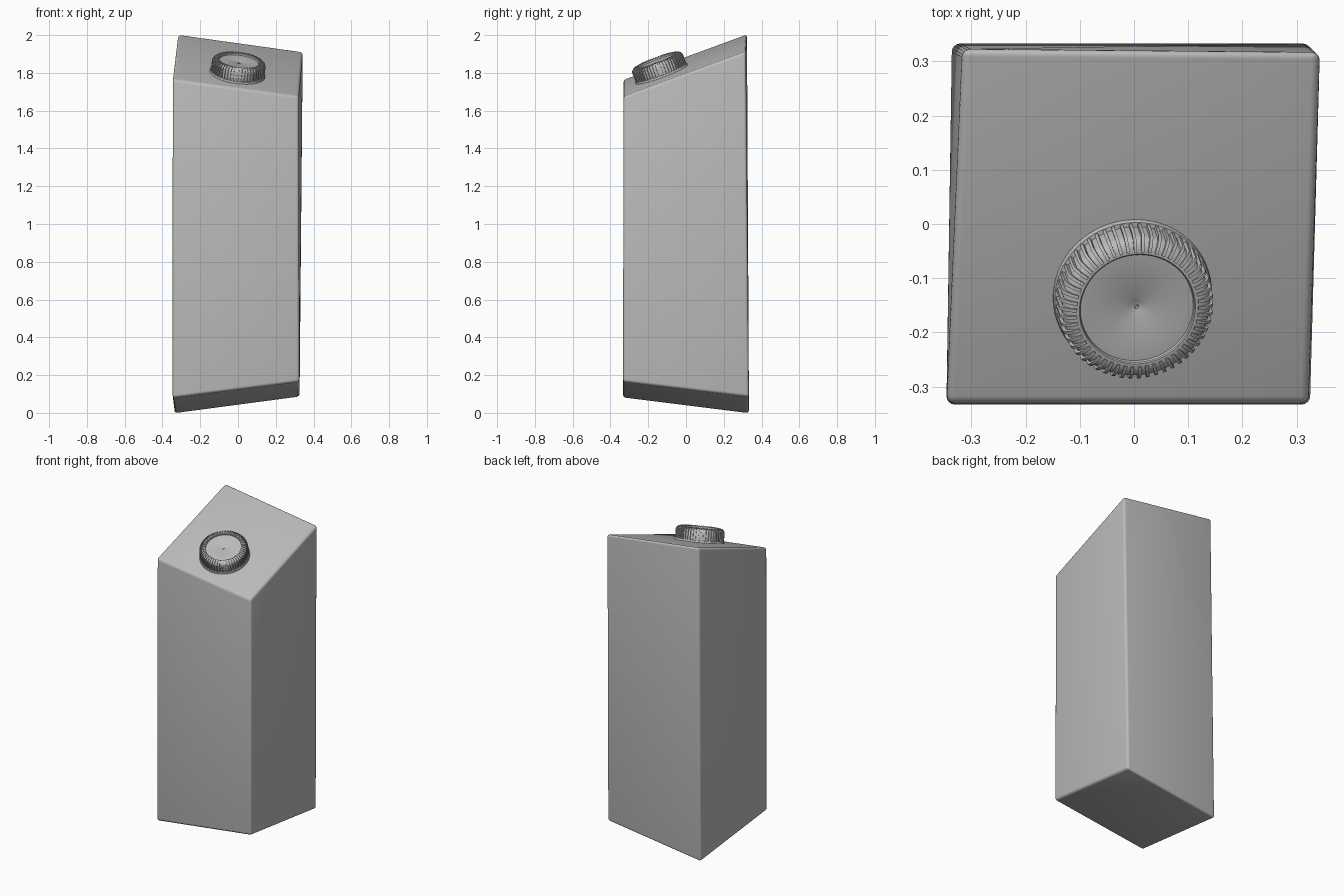
import bpy, bmesh, math
from mathutils import Vector, Matrix

cube = bpy.data.objects.get("Cube")
if cube:
    bpy.data.objects.remove(cube)

grey = bpy.data.materials.new("plain grey")
grey.use_nodes = True
grey.diffuse_color = (0.5, 0.5, 0.5, 1)
grey.node_tree.nodes["Principled BSDF"].inputs["Base Color"].default_value = (0.5, 0.5, 0.5, 1)


def finish(name, bm, angle):
    bmesh.ops.recalc_face_normals(bm, faces=bm.faces)
    mesh = bpy.data.meshes.new(name)
    bm.to_mesh(mesh)
    bm.free()
    mesh.materials.append(grey)
    obj = bpy.data.objects.new(name, mesh)
    bpy.context.collection.objects.link(obj)
    bpy.ops.object.select_all(action='DESELECT')
    bpy.context.view_layer.objects.active = obj
    obj.select_set(True)
    bpy.ops.object.shade_smooth_by_angle(angle=math.radians(angle))
    return obj


# Carton: a skewed box with slanted top and bottom, corners run round from front right
bottom = [(-.346, -.333, .08), (.325, -.333, .165), (.326, .333, .085), (-.336, .333, -.003)]
top = [(-.346, -.331, 1.765), (.322, -.331, 1.675), (.343, .317, 1.913), (-.317, .323, 2.005)]
bm = bmesh.new()
low = [bm.verts.new(p) for p in bottom]
high = [bm.verts.new(p) for p in top]
bm.faces.new(low[::-1])
bm.faces.new(high)
for i in range(4):
    j = (i + 1) % 4
    bm.faces.new((low[i], low[j], high[j], high[i]))
bmesh.ops.recalc_face_normals(bm, faces=bm.faces)
bmesh.ops.bevel(bm, geom=bm.edges[:], offset=.015, segments=4, profile=.5, affect='EDGES')
finish("carton", bm, 40)

# Cap frame: stands square on the slanted top
normal = (Vector(top[1]) - Vector(top[0])).cross(Vector(top[3]) - Vector(top[0])).normalized()
seat = Vector((-.004, -.128, 1.789))
cap_frame = Matrix.Translation(seat) @ normal.to_track_quat('Z', 'Y').to_matrix().to_4x4()

# Cap: turned profile with base flange, rounded shoulder, sunken lid and dimple
profile = [(.147, -.01), (.147, .012), (.145, .015), (.137, .016), (.137, .064), (.134, .072),
           (.125, .08), (.115, .083), (.108, .083), (.106, .081), (.105, .073),
           (.018, .073), (.012, .07), (.004, .069), (.003, .072), (0, .072)]
bm = bmesh.new()
verts = [bm.verts.new((r, 0, h)) for r, h in profile]
edges = [bm.edges.new(pair) for pair in zip(verts, verts[1:])]
bmesh.ops.spin(bm, geom=verts + edges, axis=(0, 0, 1), cent=(0, 0, 0),
               angle=math.tau, steps=96, use_duplicate=False)
bmesh.ops.remove_doubles(bm, verts=bm.verts, dist=.00005)
finish("cap", bm, 35).matrix_world = cap_frame

# Grip ribs: thin bars that wrap from the side over the shoulder
rib = [(.13, .014), (.143, .014), (.143, .066), (.139, .075), (.128, .084), (.113, .087),
       (.113, .078), (.125, .07)]
half = .003
bm = bmesh.new()
for k in range(54):
    turn = Matrix.Rotation(math.tau * k / 54, 3, 'Z')
    a, b = ([bm.verts.new(turn @ Vector((r, side, h))) for r, h in rib] for side in (-half, half))
    bm.faces.new(a)
    bm.faces.new(b[::-1])
    for i in range(len(rib)):
        j = (i + 1) % len(rib)
        bm.faces.new((a[i], b[i], b[j], a[j]))
finish("cap_ribs", bm, 35).matrix_world = cap_frame
